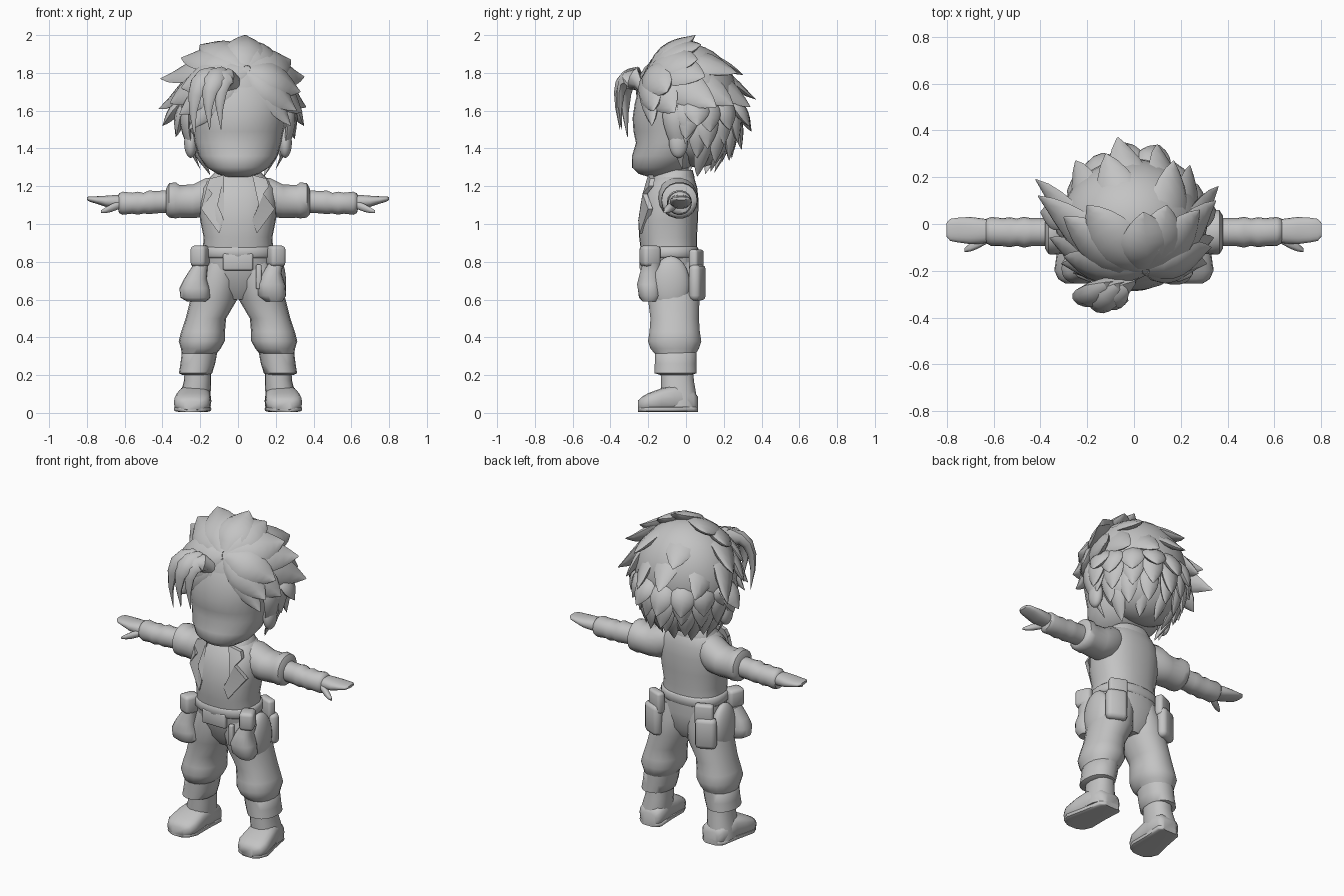
import bpy, bmesh, math, random
from mathutils import Vector, Matrix

random.seed(4)
grey = bpy.data.materials.new("plain_grey")
grey.diffuse_color = (0.55, 0.55, 0.55, 1)


def finish(name, bm, angle=50):
    bmesh.ops.recalc_face_normals(bm, faces=bm.faces)
    me = bpy.data.meshes.new(name)
    bm.to_mesh(me)
    bm.free()
    ob = bpy.data.objects.new(name, me)
    bpy.context.collection.objects.link(ob)
    me.materials.append(grey)
    bpy.ops.object.select_all(action='DESELECT')
    ob.select_set(True)
    bpy.context.view_layer.objects.active = ob
    bpy.ops.object.shade_smooth_by_angle(angle=math.radians(angle))
    return ob


def skin(bm, rings):
    """Bridge rings of points and cap both ends."""
    rows = [[bm.verts.new(p) for p in r] for r in rings]
    n = len(rows[0])
    for a, b in zip(rows, rows[1:]):
        for i in range(n):
            bm.faces.new((a[i], a[(i + 1) % n], b[(i + 1) % n], b[i]))
    bm.faces.new(rows[0])
    bm.faces.new(rows[-1])


def loft(name, axis, stations, n=18, power=0.85, flip=1):
    """Stations: (position on axis, centre u, centre v, radius u, radius v)."""
    rings = []
    for a, cu, cv, ru, rv in stations:
        ring = []
        for i in range(n):
            t = 2 * math.pi * i / n
            c, s = math.cos(t), math.sin(t)
            u = cu + ru * math.copysign(abs(c) ** power, c)
            v = cv + rv * math.copysign(abs(s) ** power, s)
            p = {'z': (u, v, a), 'x': (a, u, v), 'y': (u, a, v)}[axis]
            ring.append((p[0] * flip, p[1], p[2]))
        rings.append(ring)
    bm = bmesh.new()
    skin(bm, rings)
    return finish(name, bm)


def ball(name, centre, radii):
    bm = bmesh.new()
    bmesh.ops.create_uvsphere(bm, u_segments=28, v_segments=18, radius=1,
                              matrix=Matrix.Translation(centre) @ Matrix.Diagonal((*radii, 1)))
    return finish(name, bm)


def box(name, centre, size, turn=0.0, bevel=0.02):
    bm = bmesh.new()
    bmesh.ops.create_cube(bm, size=1, matrix=Matrix.Diagonal((*size, 1)))
    bmesh.ops.bevel(bm, geom=bm.edges[:], offset=bevel, segments=2, profile=0.5, affect='EDGES')
    bm.transform(Matrix.Translation(centre) @ Matrix.Rotation(turn, 4, 'Z'))
    return finish(name, bm)


# Torso, belt and neck
loft("torso", 'z', [(0.60, 0, -0.065, 0.08, 0.08), (0.66, 0, -0.07, 0.16, 0.12),
     (0.76, 0, -0.08, 0.197, 0.143), (0.85, 0, -0.09, 0.187, 0.148), (0.93, 0, -0.095, 0.182, 0.153),
     (1.02, 0, -0.095, 0.2, 0.158), (1.12, 0, -0.085, 0.205, 0.152), (1.19, 0, -0.075, 0.195, 0.135),
     (1.24, 0, -0.065, 0.16, 0.11), (1.275, 0, -0.06, 0.10, 0.085)], n=28)
loft("belt", 'z', [(0.82, 0, -0.09, 0.19, 0.148), (0.83, 0, -0.09, 0.2, 0.156),
     (0.87, 0, -0.09, 0.197, 0.156), (0.88, 0, -0.09, 0.185, 0.148)], n=28)
box("buckle", (0, -0.23, 0.80), (0.16, 0.03, 0.09), bevel=0.01)
loft("neck", 'z', [(1.2, 0, -0.07, 0.09, 0.08), (1.4, 0, -0.06, 0.08, 0.08)])

# Collar around the neck
loft("collar", 'z', [(1.22, 0, -0.07, 0.15, 0.115), (1.25, 0, -0.065, 0.145, 0.11),
     (1.285, 0, -0.05, 0.11, 0.085), (1.25, 0, -0.06, 0.09, 0.07)], n=24)


def lapel(side):
    """Notched jacket edge that follows the chest."""
    outline = [(0.075, 1.26), (0.15, 1.24), (0.165, 1.20), (0.135, 1.16),
               (0.195, 1.08), (0.10, 0.95), (0.075, 1.02), (0.11, 1.10)]
    bm = bmesh.new()
    rings = []
    for off in (-0.005, 0.02):
        rings.append([(side * x, -0.09 - off - (0.15 - max(0, z - 1.17) * 0.6)
                       * max(0.3, 1 - (x / 0.21) ** 2) ** 0.42, z) for x, z in outline])
    skin(bm, rings)
    bmesh.ops.triangulate(bm, faces=[f for f in bm.faces if len(f.verts) > 4])
    finish("lapel", bm, 30)


for s in (-1, 1):
    lapel(s)
    # Sleeve, rolled cuff, forearm wrap and hand
    loft("sleeve", 'x', [(0.10, -0.05, 1.16, 0.08, 0.09), (0.17, -0.045, 1.14, 0.105, 0.105),
         (0.24, -0.038, 1.12, 0.098, 0.09), (0.31, -0.035, 1.12, 0.092, 0.088),
         (0.33, -0.035, 1.125, 0.096, 0.097), (0.365, -0.035, 1.125, 0.094, 0.092),
         (0.38, -0.035, 1.12, 0.07, 0.07)], flip=s, power=0.95)
    loft("forearm", 'x', [(0.36, -0.035, 1.12, 0.06, 0.06), (0.44, -0.035, 1.115, 0.06, 0.06),
         (0.47, -0.035, 1.115, 0.066, 0.064), (0.50, -0.035, 1.11, 0.058, 0.055),
         (0.53, -0.035, 1.11, 0.064, 0.062), (0.56, -0.035, 1.11, 0.06, 0.056),
         (0.61, -0.032, 1.11, 0.062, 0.062), (0.63, -0.03, 1.11, 0.053, 0.053),
         (0.635, -0.03, 1.112, 0.04, 0.035)], flip=s, power=0.95)
    loft("hand", 'x', [(0.60, -0.03, 1.115, 0.045, 0.035), (0.65, -0.03, 1.118, 0.054, 0.036),
         (0.70, -0.028, 1.12, 0.058, 0.03), (0.75, -0.026, 1.127, 0.053, 0.02),
         (0.785, -0.025, 1.132, 0.047, 0.014), (0.80, -0.025, 1.135, 0.03, 0.008)], flip=s)
    loft("thumb", 'x', [(0.63, -0.065, 1.10, 0.02, 0.022), (0.67, -0.085, 1.085, 0.022, 0.022),
         (0.70, -0.10, 1.073, 0.018, 0.016), (0.725, -0.112, 1.065, 0.008, 0.008)], n=10, flip=s)
    # Baggy trouser leg and cuff
    loft("trouser_leg", 'z', [(0.80, 0.09, -0.08, 0.09, 0.13), (0.70, 0.108, -0.075, 0.112, 0.145),
         (0.60, 0.128, -0.065, 0.124, 0.138), (0.50, 0.17, -0.06, 0.107, 0.13),
         (0.43, 0.185, -0.06, 0.116, 0.135), (0.38, 0.192, -0.06, 0.122, 0.143),
         (0.34, 0.197, -0.06, 0.105, 0.13), (0.30, 0.21, -0.055, 0.085, 0.10)], flip=s, power=0.92)
    loft("trouser_cuff", 'z', [(0.34, 0.203, -0.055, 0.075, 0.09), (0.325, 0.203, -0.055, 0.094, 0.112),
         (0.26, 0.213, -0.055, 0.092, 0.112), (0.21, 0.225, -0.055, 0.088, 0.113),
         (0.20, 0.222, -0.055, 0.07, 0.08)], flip=s, power=0.92)
    # Boot shaft and foot
    loft("boot_shaft", 'z', [(0.25, 0.212, -0.05, 0.07, 0.088), (0.17, 0.214, -0.045, 0.072, 0.088),
         (0.10, 0.225, -0.04, 0.08, 0.095), (0.03, 0.23, -0.035, 0.08, 0.095)], flip=s)
    loft("boot_foot", 'y', [(0.063, 0.215, 0.045, 0.05, 0.04), (0.04, 0.217, 0.062, 0.076, 0.057),
         (-0.06, 0.23, 0.078, 0.084, 0.073), (-0.13, 0.238, 0.068, 0.093, 0.063),
         (-0.20, 0.243, 0.055, 0.097, 0.05), (-0.235, 0.244, 0.045, 0.08, 0.04),
         (-0.255, 0.244, 0.04, 0.048, 0.025)], power=0.7, flip=s)
    loft("boot_sole", 'y', [(0.063, 0.215, 0.02, 0.05, 0.016), (0.04, 0.217, 0.02, 0.076, 0.016),
         (-0.07, 0.23, 0.02, 0.083, 0.016), (-0.19, 0.243, 0.02, 0.097, 0.016),
         (-0.235, 0.244, 0.02, 0.078, 0.016), (-0.253, 0.244, 0.02, 0.045, 0.016)], power=0.5, flip=s)
    # Belt pouches: front, side and rear
    box("belt_box", (s * 0.2, -0.19, 0.83), (0.085, 0.10, 0.11), s * 0.4)
    ball("hip_flap", (s * 0.205, -0.08, 0.68), (0.05, 0.10, 0.15))
    box("rear_strap", (s * 0.165, 0.055, 0.80), (0.11, 0.05, 0.13), -s * 0.4, 0.015)
    box("rear_pouch", (s * 0.18, 0.06, 0.69), (0.125, 0.065, 0.19), -s * 0.4, 0.026)
    ball("ear", (s * 0.25, -0.04, 1.43), (0.035, 0.05, 0.08))

loft("round_pouch", 'z', [(0.59, -0.22, -0.19, 0.05, 0.04), (0.61, -0.225, -0.19, 0.08, 0.06),
     (0.66, -0.23, -0.19, 0.08, 0.066), (0.71, -0.225, -0.19, 0.06, 0.055), (0.78, -0.2, -0.18, 0.04, 0.05)])
loft("tool_pouch", 'z', [(0.59, 0.19, -0.19, 0.045, 0.04), (0.62, 0.18, -0.19, 0.075, 0.06),
     (0.68, 0.175, -0.195, 0.075, 0.065), (0.74, 0.18, -0.19, 0.05, 0.055), (0.79, 0.2, -0.18, 0.04, 0.05)])
box("tool_clip", (0.11, -0.22, 0.72), (0.03, 0.03, 0.13), 0, 0.008)

# Face with a rounded chin
loft("face", 'z', [(1.25, 0, -0.15, 0.06, 0.05), (1.265, 0, -0.15, 0.11, 0.10), (1.30, 0, -0.135, 0.165, 0.152),
     (1.36, 0, -0.10, 0.208, 0.186), (1.43, 0, -0.08, 0.228, 0.185), (1.49, 0, -0.07, 0.24, 0.208),
     (1.56, 0, -0.065, 0.255, 0.218), (1.64, 0, -0.055, 0.27, 0.216), (1.72, 0, -0.045, 0.25, 0.205),
     (1.80, 0, -0.03, 0.2, 0.18)], n=28, power=0.98)

# Hair mass
C, R = Vector((-0.01, 0.01, 1.645)), Vector((0.30, 0.27, 0.308))
ball("hair_cap", C, R)
ball("back_hair", (0, 0.065, 1.485), (0.25, 0.175, 0.185))
hair = bmesh.new()


def surf(d, k=1.0):
    d = d.normalized()
    return C + Vector((d.x * R.x, d.y * R.y, d.z * R.z)) * k


def lock(p, width, thick=0.4):
    """Pointed strand swept along a cubic curve, flat against the head."""
    p = [Vector(v) for v in p]
    rings = []
    for i, w in enumerate((0.45, 0.8, 1.0, 1.0, 0.88, 0.65, 0.36, 0.03)):
        t = i / 7
        u = 1 - t
        pos = p[0] * u**3 + p[1] * 3 * u*u*t + p[2] * 3 * u*t*t + p[3] * t**3
        tan = ((p[1] - p[0]) * u*u + (p[2] - p[1]) * 2*u*t + (p[3] - p[2]) * t*t).normalized()
        side = tan.cross(pos - C).normalized()
        nor = side.cross(tan)
        rings.append([pos + (side * math.cos(a) + nor * thick * math.sin(a)) * width * w
                      for a in [math.pi * j / 4 for j in range(8)]])
    skin(hair, rings)


def combed_lock(tip, width, thick=0.4):
    """Strand combed back over the head from the parting above the brow."""
    tip = Vector(tip)
    d = tip - C
    d = Vector((d.x / R.x, d.y / R.y, d.z / R.z)).normalized()
    start = Vector((0.2, -0.76, 0.58)).normalized()
    lock([surf(start.lerp(d, k), m) for k, m in ((0.05, 0.95), (0.5, 1.06), (0.85, 1.02))] + [tip], width, thick)


def hanging_lock(tip, width):
    """Strand dropping down the back of the head and flicking out."""
    tip = Vector(tip)
    out = Vector((tip.x, tip.y, 0)).normalized()
    root = surf(Vector((out.x, out.y, 0.1)), 0.84)
    root.z = min(root.z, tip.z + 0.24)
    lock([root, root.lerp(tip, 0.4) + out * 0.03, root.lerp(tip, 0.75) - out * 0.005, tip], width, 0.45)


# Outer tips around the silhouette
for x, y, z in [(0.04, 0.05, 2.0), (0.14, 0.08, 1.95), (-0.20, 0.08, 1.95), (-0.30, 0.03, 1.88),
                (-0.41, 0.12, 1.77), (-0.42, 0.19, 1.61), (-0.36, -0.06, 1.64),
                (0.35, 0.10, 1.78), (0.36, 0.16, 1.62), (0.34, -0.06, 1.59),
                (-0.07, 0.37, 1.66), (0.10, 0.34, 1.62), (0.24, 0.25, 1.63), (-0.25, 0.27, 1.62),
                (0.17, 0.27, 1.80), (-0.12, 0.30, 1.79), (0.28, 0.06, 1.87), (-0.30, -0.14, 1.72)]:
    combed_lock((x, y, z), 0.105, 0.36)

# Broad fringe swept to both sides of the brow
for x, y, z, w in [(0.33, -0.10, 1.70, 0.10), (0.31, -0.17, 1.60, 0.09), (0.28, -0.18, 1.52, 0.07),
                   (-0.31, -0.17, 1.58, 0.09), (-0.26, -0.21, 1.50, 0.07)]:
    combed_lock((x, y, z), w, 0.45)

# Layered tips over the sides, back and nape
for x, y, z in [(-0.40, 0.05, 1.52), (0.35, 0.06, 1.52), (-0.33, 0.0, 1.46), (0.30, 0.0, 1.45)]:
    hanging_lock((x, y, z), 0.07)
for z, r, count, w in ((1.50, 0.32, 8, 0.07), (1.41, 0.265, 8, 0.063), (1.33, 0.215, 7, 0.055), (1.27, 0.14, 5, 0.045)):
    for i in range(count):
        a = math.radians(-5 + 190 * (i + 0.5 * (count % 2)) / (count - 0.5))
        k = r * random.uniform(0.92, 1.06)
        hanging_lock((k * math.cos(a), 0.02 + k * math.sin(a), z + random.uniform(-0.02, 0.025)), w)

# Sideburns
for s in (-1, 1):
    lock([(s * 0.25, -0.08, 1.66), (s * 0.31, -0.08, 1.58), (s * 0.28, -0.05, 1.45), (s * 0.20, -0.02, 1.29)], 0.055)

# Curled forelock
for x, y, z, w in ((-0.09, -0.34, 1.50, 0.055), (-0.15, -0.35, 1.50, 0.065), (-0.23, -0.31, 1.46, 0.065)):
    lock([(0.02 + x * 0.3, -0.22, 1.70), (0.0 + x * 0.6, -0.29, 1.84),
          (x * 1.1 - 0.02, y - 0.04, 1.80), (x, y, z)], w, 0.6)
finish("hair_locks", hair, 45)
